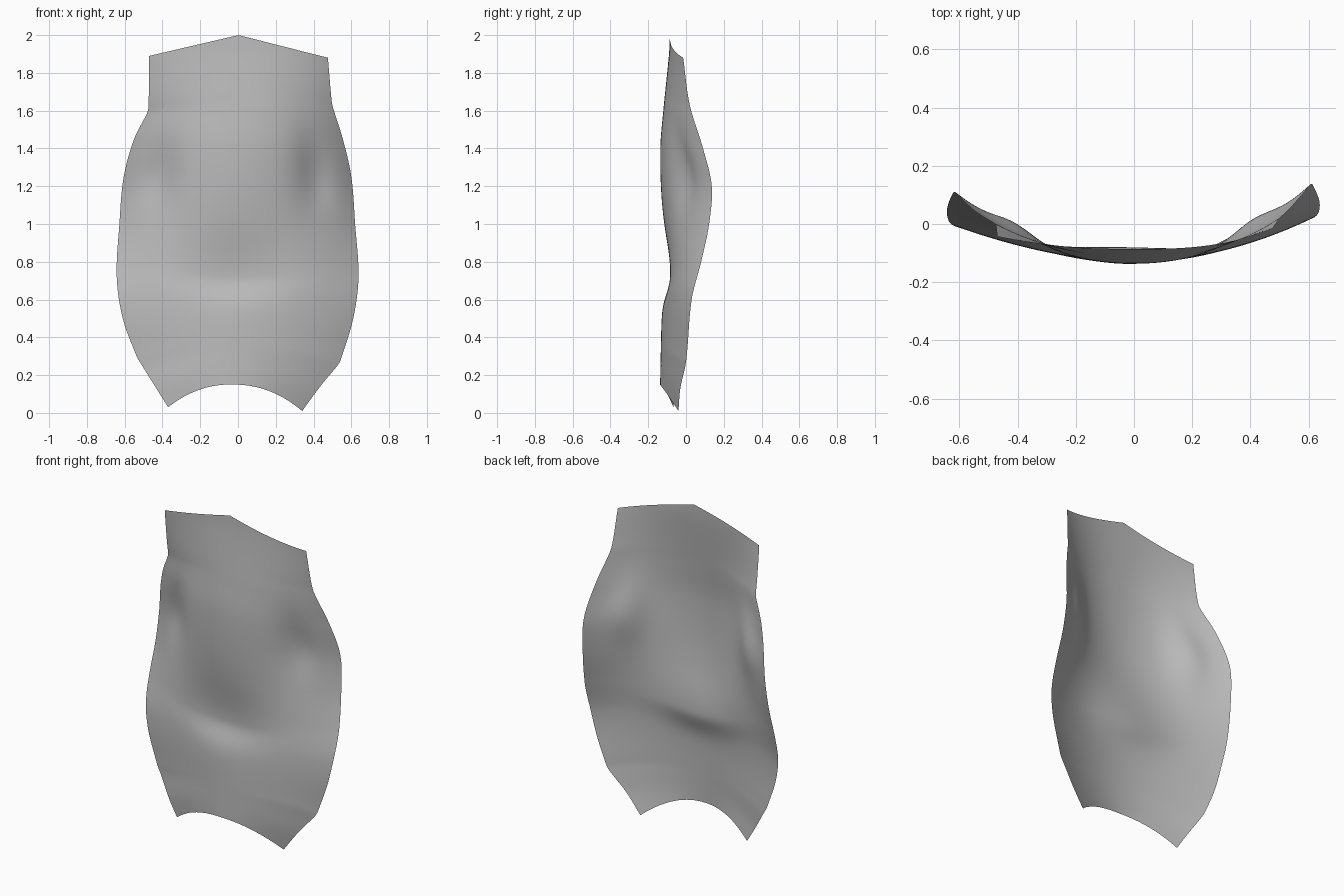
import bpy
from math import exp

cube = bpy.data.objects.get("Cube")
if cube:
    bpy.data.objects.remove(cube)

COLS, ROWS = 64, 100


def curve(keys, p):
    """Smooth value at p through sorted (position, value) keys."""
    p = min(max(p, keys[0][0]), keys[-1][0])
    i = 0
    while i < len(keys) - 2 and p > keys[i + 1][0]:
        i += 1

    def slope(j):
        a, b = keys[max(j - 1, 0)], keys[min(j + 1, len(keys) - 1)]
        return (b[1] - a[1]) / (b[0] - a[0])

    (a, va), (b, vb) = keys[i], keys[i + 1]
    h = b - a
    s = (p - a) / h
    bulge = s * (1 - s) * h * ((1 - s) * slope(i) - s * slope(i + 1))
    ease = s * s * (3 - 2 * s)
    return va + (vb - va) * ease + bulge


def bell(d, width):
    return exp(-(d / width) ** 2)


# Side outlines: height -> half width
LEFT_EDGE = [(0.01, 0.34), (0.14, 0.435), (0.255, 0.53), (0.28, 0.543), (0.5, 0.61),
             (0.72, 0.638), (1.0, 0.62), (1.25, 0.6), (1.45, 0.555), (1.62, 0.502),
             (1.66, 0.495), (1.88, 0.476)]
RIGHT_EDGE = [(0.03, 0.37), (0.15, 0.445), (0.27, 0.52), (0.3, 0.537), (0.5, 0.61),
              (0.72, 0.642), (1.0, 0.628), (1.25, 0.605), (1.45, 0.55), (1.59, 0.48),
              (1.62, 0.474), (1.89, 0.47)]
# Depth of the middle and of the side rims, by height
MIDDLE = [(0.15, -0.137), (0.4, -0.132), (0.7, -0.125), (1.0, -0.13), (1.4, -0.136),
          (1.6, -0.12), (1.9, -0.09), (2.0, -0.085)]
RIM = [(0.01, -0.04), (0.13, -0.03), (0.27, 0.0), (0.6, 0.03), (0.8, 0.08), (1.0, 0.122),
       (1.2, 0.136), (1.4, 0.09), (1.63, 0.02), (1.88, -0.015)]


def point(u, v):
    """Sheet point; u runs -1..1 across, v runs 0..1 upward."""
    z_r, z_l = 0.03 + 1.86 * v, 0.01 + 1.87 * v
    x_r, x_l = -curve(RIGHT_EDGE, z_r), curve(LEFT_EDGE, z_l)
    w = (u + 1) / 2
    x = x_r + (x_l - x_r) * w
    z_side = z_r + (z_l - z_r) * w
    t = abs(u)
    # arched hem and peaked top
    z = z_side + 0.13 * (1 - t ** 2.2) * (1 - v) ** 4 + 0.115 * (1 - t) * v ** 4
    # curved cross-section with a steeper fold beside each armhole
    mid = curve(MIDDLE, z)
    rim = curve(RIM, z_side) - (0.028 if u < 0 else 0) * t
    bend = t ** (2 + 0.6 * v ** 4) + 0.13 * bell(t - 0.68, 0.15) * bell(z - 1.27, 0.2)
    y = mid + (rim - mid) * bend
    # waist fold, sharper underneath
    d = z - 0.72 - 0.3 * x * x
    y += 0.045 * bell(x + 0.02, 0.28) * bell(d, 0.27 if d > 0 else 0.11)
    return x, y, z


verts = [point(2 * i / COLS - 1, j / ROWS) for j in range(ROWS + 1) for i in range(COLS + 1)]
row = COLS + 1
faces = [(j * row + i, j * row + i + 1, (j + 1) * row + i + 1, (j + 1) * row + i)
         for j in range(ROWS) for i in range(COLS)]
mesh = bpy.data.meshes.new("curved_panel")
mesh.from_pydata(verts, [], faces)
panel = bpy.data.objects.new("curved_panel", mesh)
bpy.context.collection.objects.link(panel)

# Plain grey
grey = bpy.data.materials.new("plain_grey")
grey.use_nodes = True
colour = (0.5, 0.5, 0.5, 1)
grey.diffuse_color = colour
grey.node_tree.nodes["Principled BSDF"].inputs["Base Color"].default_value = colour
mesh.materials.append(grey)
mesh.shade_smooth()
